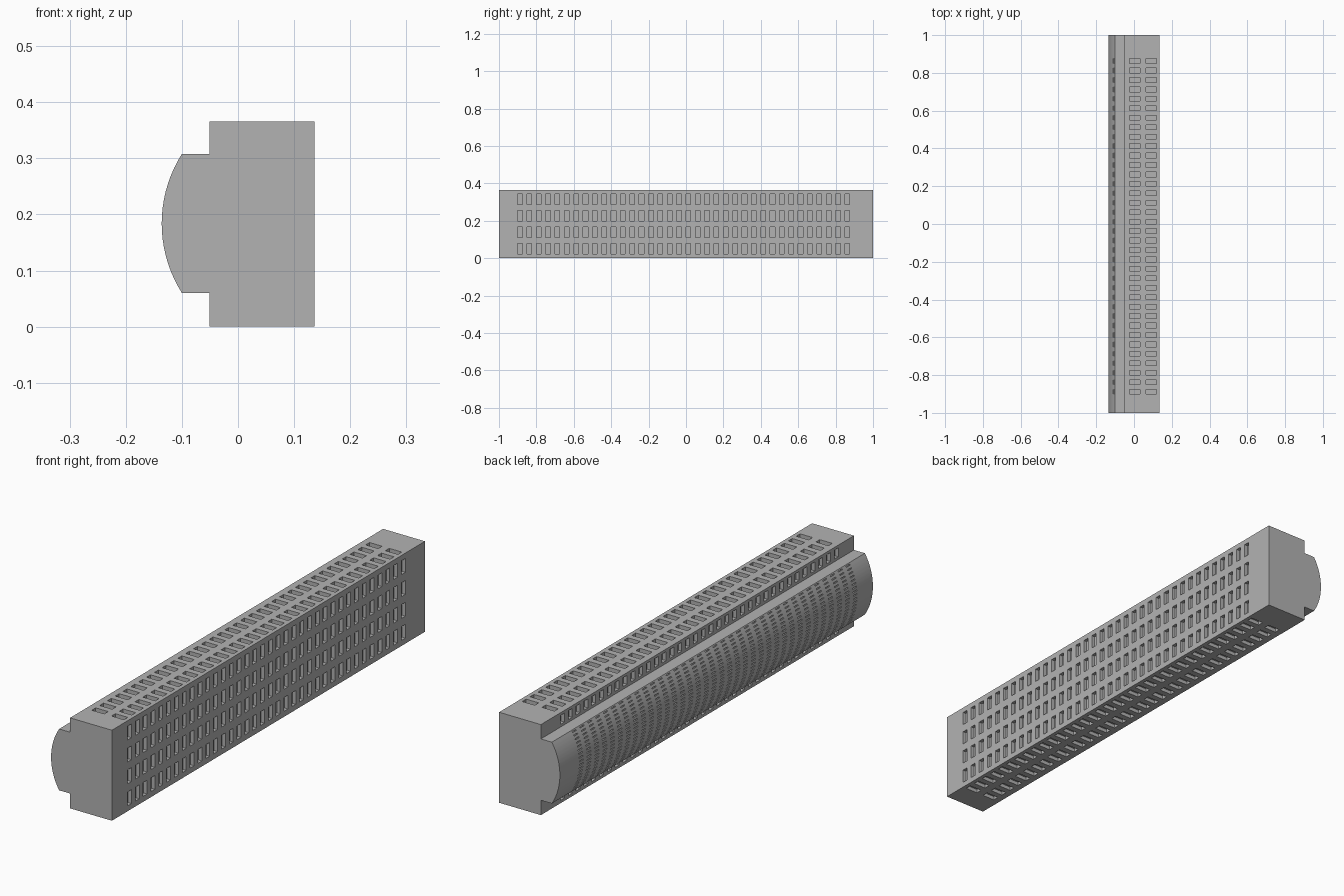
import bpy, bmesh, math
from mathutils import Vector

cube = bpy.data.objects.get("Cube")
if cube:
    bpy.data.objects.remove(cube, do_unlink=True)

mat = bpy.data.materials.new("plain grey")
mat.use_nodes = True
GREY = (0.45, 0.45, 0.45, 1)
mat.diffuse_color = GREY
mat.node_tree.nodes["Principled BSDF"].inputs["Base Color"].default_value = GREY

# Slots repeat along the length with an even pitch
COLUMNS, PITCH, WIDTH, START = 36, 0.05, 0.025, -0.9
lengthwise = [-1.0]
for i in range(COLUMNS):
    lengthwise += [START + i * PITCH, START + i * PITCH + WIDTH]
lengthwise.append(1.0)

bm = bmesh.new()


def quad(*points):
    bm.faces.new([bm.verts.new(p) for p in points])


def panel(a, b, slots, depth):
    """Strip from profile point a to b, with pockets at the (start, end) fractions."""
    a, b = Vector((a[0], 0, a[1])), Vector((b[0], 0, b[1]))
    along = Vector((0, 1, 0))
    inward = (b - a).cross(along).normalized() * depth
    cuts = [0.0] + [t for slot in slots for t in slot] + [1.0]
    for j in range(len(cuts) - 1):
        p, q = a.lerp(b, cuts[j]), a.lerp(b, cuts[j + 1])
        for i in range(len(lengthwise) - 1):
            y0, y1 = along * lengthwise[i], along * lengthwise[i + 1]
            rim = [p + y0, p + y1, q + y1, q + y0]
            if i % 2 and j % 2:
                floor = [r + inward for r in rim]
                quad(*floor)
                for k in range(4):
                    n = (k + 1) % 4
                    quad(rim[k], rim[n], floor[n], floor[k])
            else:
                quad(*rim)


def rows(length, centres, size):
    return [((c - size / 2) / length, (c + size / 2) / length) for c in centres]


# Housing outline, counter-clockwise from the lower right corner
HALF, TOP, STEP, LIP = 0.136, 0.366, -0.051, -0.1
LOW, HIGH = 0.06, 0.308
DEPTH = 0.015
side = rows(TOP, [0.05, 0.139, 0.227, 0.316], 0.056)
deck = rows(HALF - STEP, [0.044, 0.132], 0.056)
shoulder = rows(TOP - HIGH, [0.029], 0.036)

panel((HALF, 0), (HALF, TOP), side, DEPTH)
panel((HALF, TOP), (STEP, TOP), deck, DEPTH)
panel((STEP, TOP), (STEP, HIGH), shoulder, DEPTH)
panel((STEP, HIGH), (LIP, HIGH), [], DEPTH)

# Bowed grille with fine slits
SEGMENTS = 18
chord, rise = (HIGH - LOW) / 2, HALF + LIP
radius = (chord ** 2 + rise ** 2) / (2 * rise)
sweep = math.asin(chord / radius)
bow = []
for i in range(SEGMENTS + 1):
    t = sweep * (1 - 2 * i / SEGMENTS)
    bow.append((-HALF + radius * (1 - math.cos(t)),
                (LOW + HIGH) / 2 + radius * math.sin(t)))
for a, b in zip(bow, bow[1:]):
    panel(a, b, [(0.36, 0.64)], 0.008)

panel((LIP, LOW), (STEP, LOW), [], DEPTH)
panel((STEP, LOW), (STEP, 0), shoulder, DEPTH)
panel((STEP, 0), (HALF, 0), [(1 - e, 1 - s) for s, e in reversed(deck)], DEPTH)

# Weld the strips and close both ends
bmesh.ops.remove_doubles(bm, verts=bm.verts, dist=0.0002)
bmesh.ops.holes_fill(bm, edges=[e for e in bm.edges if e.is_boundary], sides=0)
bmesh.ops.recalc_face_normals(bm, faces=bm.faces)

mesh = bpy.data.meshes.new("vented_housing")
bm.to_mesh(mesh)
bm.free()
mesh.materials.append(mat)
housing = bpy.data.objects.new("vented_housing", mesh)
bpy.context.collection.objects.link(housing)
bpy.ops.object.select_all(action="DESELECT")
housing.select_set(True)
bpy.context.view_layer.objects.active = housing
bpy.ops.object.shade_smooth_by_angle(angle=math.radians(30))
